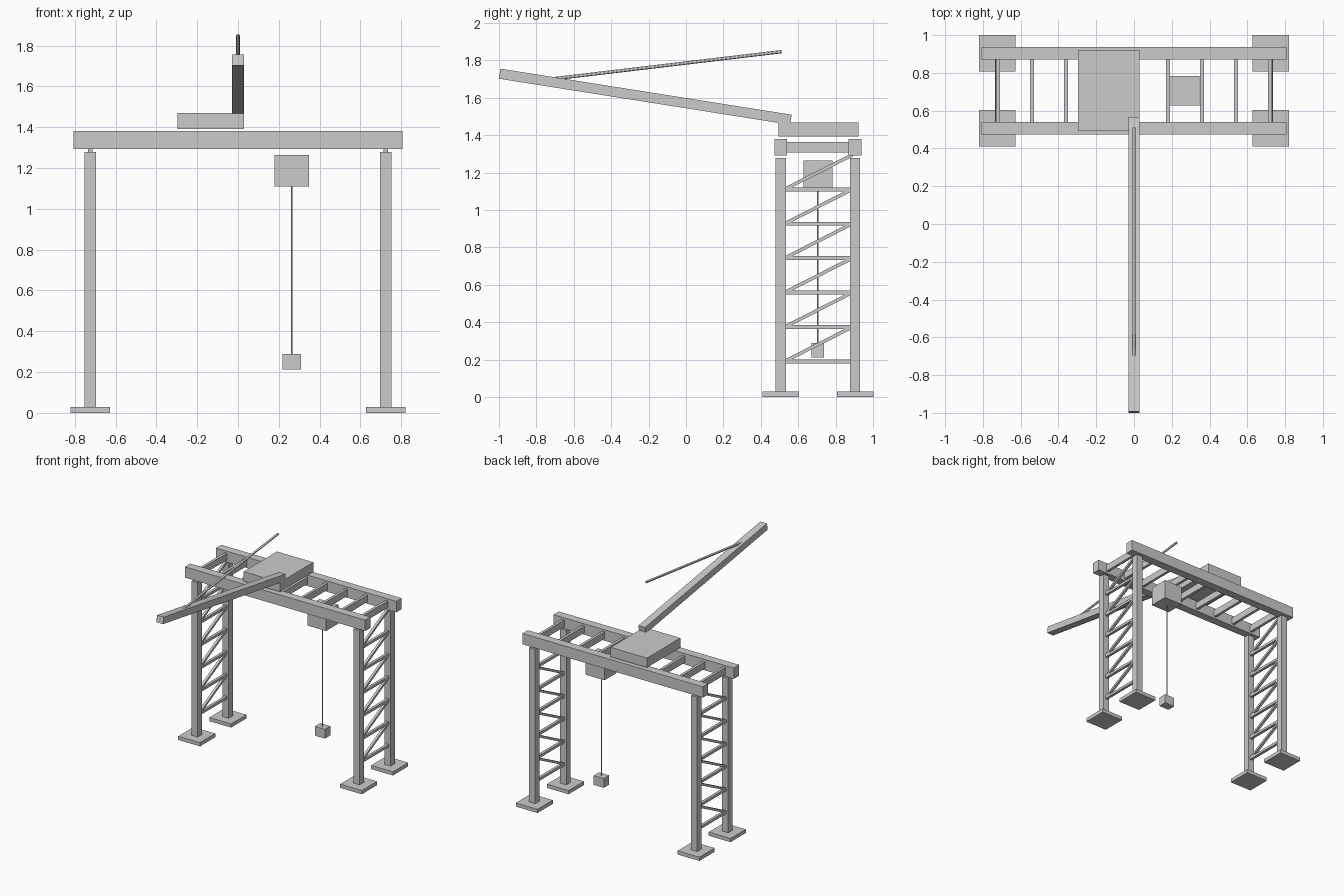
import bpy
from mathutils import Vector

if "Cube" in bpy.data.objects:
    bpy.data.objects.remove(bpy.data.objects["Cube"])


def box(name, center, size):
    bpy.ops.mesh.primitive_cube_add(size=1, location=center)
    o = bpy.context.object
    o.name = name
    o.scale = size
    return o


def span(name, lo, hi):
    lo, hi = Vector(lo), Vector(hi)
    return box(name, (lo + hi) / 2, hi - lo)


def bar(name, a, b, width, height):
    # box beam whose centre line runs from a to b in a y-z plane
    a, b = Vector(a), Vector(b)
    d = b - a
    o = box(name, (a + b) / 2, (width, d.length, height))
    o.rotation_euler = Vector((0, 1, 0)).rotation_difference(d).to_euler()
    return o


def rod(name, a, b, radius, sides=12):
    a, b = Vector(a), Vector(b)
    d = b - a
    bpy.ops.mesh.primitive_cylinder_add(vertices=sides, radius=radius, depth=d.length,
                                        location=(a + b) / 2)
    o = bpy.context.object
    o.name = name
    o.rotation_euler = d.to_track_quat('Z', 'Y').to_euler()
    bpy.ops.object.shade_smooth_by_angle()
    return o


LEG_X = 0.724
Y0, Y1 = 0.507, 0.904
YM = (Y0 + Y1) / 2

# Portal legs with feet and lattice bracing
for side, sx in (("left", -LEG_X), ("right", LEG_X)):
    for end, y in (("front", Y0), ("back", Y1)):
        box(f"{side}_{end}_foot", (sx, y, 0.015), (0.195, 0.195, 0.03))
        box(f"{side}_{end}_leg", (sx, y, 0.653), (0.055, 0.055, 1.25))
    for i in range(6):
        z = 0.191 + 0.184 * i
        box(f"{side}_leg_rung_{i}", (sx, YM, z), (0.022, Y1 - Y0 - 0.04, 0.021))
        bar(f"{side}_leg_diagonal_{i}", (sx, Y0 + 0.02, z), (sx, Y1 - 0.015, z + 0.184),
            0.02, 0.018)

# Top girders and cross rungs
for end, y in (("front", Y0), ("back", Y1)):
    box(f"{end}_girder", (0, y, 1.336), (1.614, 0.068, 0.088))
for i in range(9):
    box(f"girder_rung_{i}", (-0.72 + 0.18 * i, YM, 1.336), (0.022, Y1 - Y0 - 0.03, 0.055))

# Machinery platform, jib and stay
span("platform", (-0.296, 0.495, 1.392), (0.029, 0.921, 1.469))
bar("jib", (0, -0.996, 1.729), (0, 0.561, 1.483), 0.06, 0.054)
rod("jib_stay", (0, -0.70, 1.703), (0, 0.511, 1.847), 0.009)

# Trolley, hoist rope and load block
span("trolley", (0.18, 0.628, 1.11), (0.348, 0.784, 1.264))
rod("hoist_rope", (0.263, YM, 0.27), (0.263, YM, 1.13), 0.004)
span("load_block", (0.218, 0.671, 0.213), (0.308, 0.739, 0.288))
